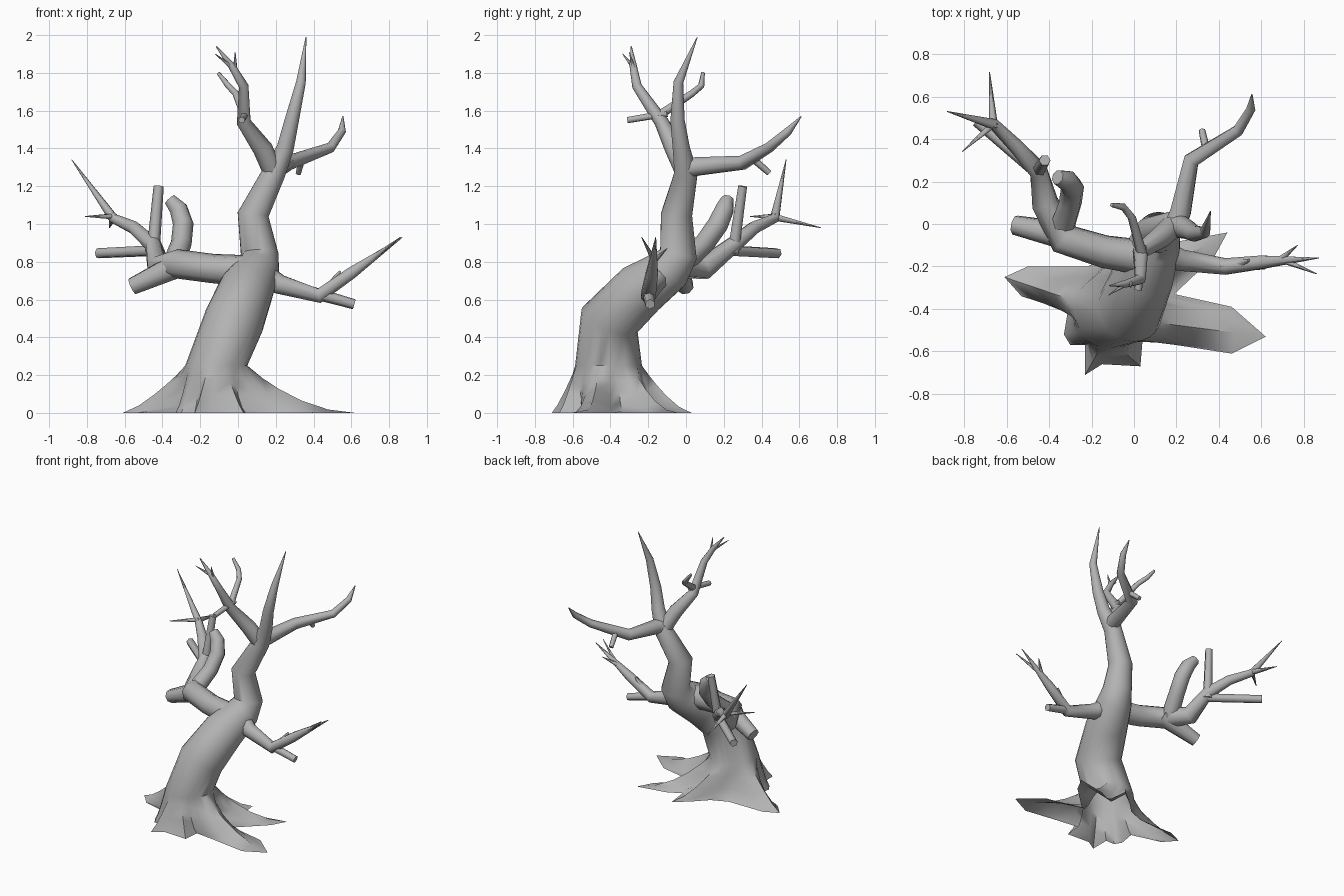
import bpy, bmesh
from math import cos, sin, pi, radians
from mathutils import Vector

cube = bpy.data.objects.get("Cube")
if cube:
    bpy.data.objects.remove(cube, do_unlink=True)

bark = bpy.data.materials.new("grey_bark")
bark.use_nodes = True
GREY = (0.45, 0.45, 0.45, 1)
bark.diffuse_color = GREY
bark.node_tree.nodes["Principled BSDF"].inputs["Base Color"].default_value = GREY


def tube_rings(path, sides, start=0.0):
    """Rings of a tapering tube along (x, y, z, radius) points."""
    pts = [Vector(p[:3]) for p in path]
    rings, direction = [], Vector((0, 0, 1))
    u, v = Vector((1, 0, 0)), Vector((0, 1, 0))
    for i, p in enumerate(pts):
        a = (p - pts[i - 1]).normalized() if i else Vector()
        b = (pts[i + 1] - p).normalized() if i < len(pts) - 1 else Vector()
        new = (a + b).normalized()
        turn = direction.rotation_difference(new)
        u, v, direction = turn @ u, turn @ v, new
        angles = [start + 2 * pi * k / sides for k in range(sides)]
        rings.append([p + path[i][3] * (u * cos(t) + v * sin(t)) for t in angles])
    return rings


def loft(name, rings, cap_start=True, sharp=45):
    """Skin a list of equal rings into one smooth shaded object."""
    bm = bmesh.new()
    loops = [[bm.verts.new(c) for c in ring] for ring in rings]
    for low, high in zip(loops, loops[1:]):
        for k in range(len(low)):
            j = (k + 1) % len(low)
            bm.faces.new((low[k], low[j], high[j], high[k]))
    bm.faces.new(loops[-1])
    if cap_start:
        bm.faces.new(loops[0][::-1])
    mesh = bpy.data.meshes.new(name)
    bm.to_mesh(mesh)
    bm.free()
    mesh.materials.append(bark)
    obj = bpy.data.objects.new(name, mesh)
    bpy.context.collection.objects.link(obj)
    bpy.ops.object.select_all(action="DESELECT")
    obj.select_set(True)
    bpy.context.view_layer.objects.active = obj
    bpy.ops.object.shade_smooth_by_angle(angle=radians(sharp))


def branch(name, *path, sides=8):
    loft(name, tube_rings(path, sides), sharp=62)


# Trunk, running up into the tallest spire
trunk = tube_rings([
    (-.115, -.41, .25, .177), (-.02, -.405, .49, .16), (.045, -.24, .655, .145),
    (.1, -.09, .76, .12), (.115, -.04, .84, .1), (.08, -.05, 1.05, .083),
    (.19, 0, 1.27, .062), (.25, -.025, 1.4, .046), (.285, -.045, 1.55, .038),
    (.333, -.04, 1.75, .026), (.36, .06, 1.99, .002)], 24, radians(-15))
for corner in trunk[0]:
    corner.z = .25

# Ground outline of the roots: x, y and how sharply the height falls away
outline = [
    (.62, -.53, 1.9), (.46, -.39, 2.7), (.19, -.33, 2.2), (.38, -.15, 3),
    (.44, -.04, 2), (.22, -.08, 3), (.12, -.13, 2), (.1, .03, 1.5),
    (0, -.05, 1.7), (-.1, -.15, 1.6), (-.22, -.2, 1.6), (-.5, -.2, 2.2),
    (-.61, -.25, 1.35), (-.53, -.34, 2.2), (-.31, -.4, 1.4), (-.33, -.52, 1.3),
    (-.3, -.57, 1.2), (-.23, -.57, 1.4), (-.23, -.71, 1.2), (-.15, -.66, 1.4),
    (.03, -.67, 1.2), (.04, -.55, 1.6), (.2, -.57, 2.2), (.46, -.61, 2.7)]
skirt = []
for t in (1, .75, .5, .3, .15):
    ring = []
    for top, (x, y, fall) in zip(trunk[0], outline):
        p = top.lerp(Vector((x, y, 0)), t)
        p.z = top.z * (1 - t) ** fall
        ring.append(p)
    skirt.append(ring)
loft("trunk_and_roots", skirt + trunk, cap_start=False, sharp=55)

# Upper front branch with its twigs
branch("upper_branch", (.19, 0, 1.27, .055), (.13, -.06, 1.4, .053),
       (.03, -.13, 1.54, .038), (.03, -.26, 1.73, .026), (-.035, -.28, 1.84, .019),
       (-.115, -.29, 1.94, .003))
branch("upper_stub", (.04, -.1, 1.585, .02), (.02, -.31, 1.55, .018), sides=6)
branch("upper_back_twig", (.04, -.15, 1.57, .026), (-.01, .03, 1.69, .02),
       (-.05, .08, 1.73, .018), (-.105, .09, 1.8, .01), sides=6)
branch("upper_thorn_side", (-.02, -.27, 1.82, .014), (-.12, -.335, 1.9, .002), sides=6)
branch("upper_thorn_high", (-.015, -.27, 1.8, .014), (-.015, -.3, 1.91, .002), sides=6)

# Back branch
branch("back_branch", (.19, -.02, 1.29, .055), (.22, .06, 1.305, .052),
       (.27, .3, 1.325, .04), (.49, .44, 1.405, .028), (.55, .54, 1.49, .022),
       (.555, .61, 1.57, .003))
branch("back_stub", (.34, .35, 1.35, .02), (.32, .44, 1.27, .016), sides=6)

# Large branch on the right side
branch("right_branch", (.06, -.16, .75, .085), (-.14, -.13, .765, .078),
       (-.33, -.07, .79, .078), (-.42, .1, .77, .066), (-.45, .25, .89, .045),
       (-.55, .36, .98, .036), (-.66, .47, 1.03, .027), (-.88, .53, 1.34, .002))
branch("right_cut_stub", (-.3, -.06, .79, .07), (-.56, -.005, .67, .047))
branch("right_curl", (-.34, -.02, .79, .06), (-.3, .1, .9, .055), (-.29, .17, 1.0, .055),
       (-.315, .205, 1.08, .05), (-.36, .22, 1.13, .035))
branch("right_upright_stub", (-.45, .25, .85, .035), (-.42, .3, 1.2, .027), sides=6)
branch("right_level_stub", (-.43, .22, .86, .03), (-.74, .485, .845, .028), sides=6)
branch("right_thorn_back", (-.66, .45, 1.04, .022), (-.68, .715, .98, .002), sides=6)
branch("right_thorn_front", (-.65, .48, 1.04, .018), (-.81, .34, 1.04, .002), sides=6)

# Thin branch on the left side
branch("left_branch", (.1, -.13, .75, .07), (.22, -.17, .68, .055), (.43, -.2, .62, .042),
       (.6, -.18, .74, .034), (.87, -.16, .93, .002))
branch("left_stub", (.4, -.2, .635, .032), (.615, -.19, .575, .027), sides=6)
branch("left_twig", (.5, -.19, .68, .026), (.54, -.17, .75, .006), sides=6)
branch("left_thorn_back", (.68, -.175, .8, .018), (.77, -.1, .87, .002), sides=6)
branch("left_thorn_front", (.7, -.17, .81, .016), (.86, -.235, .93, .002), sides=6)
